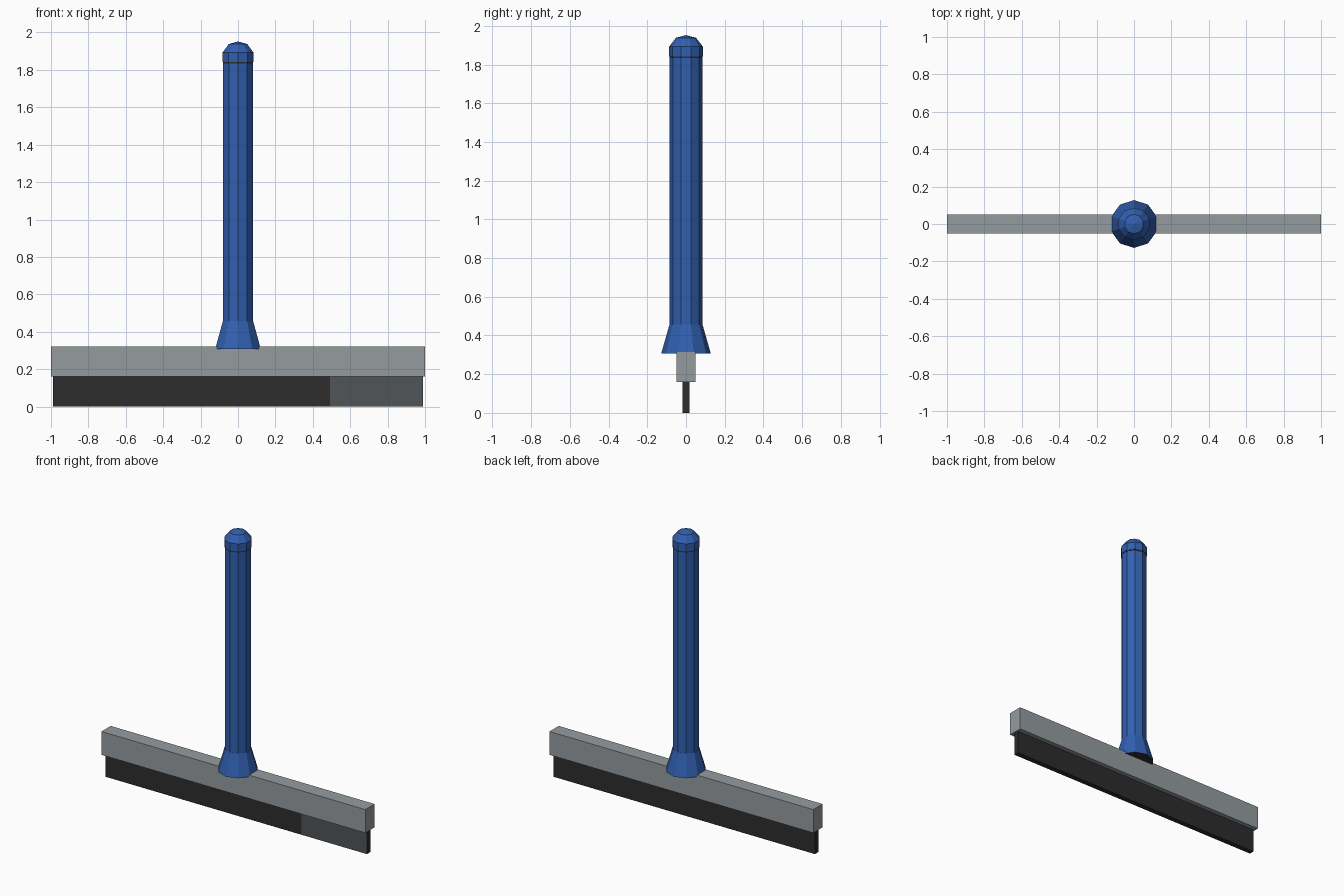
import bpy, bmesh
from math import sin, cos, pi

if "Cube" in bpy.data.objects:
    bpy.data.objects.remove(bpy.data.objects["Cube"])


def material(name, rgb):
    m = bpy.data.materials.new(name)
    m.use_nodes = True
    m.diffuse_color = (*rgb, 1)
    m.node_tree.nodes["Principled BSDF"].inputs["Base Color"].default_value = (*rgb, 1)
    return m


BLUE = material("blue plastic", (0.03, 0.115, 0.43))
GREY = material("grey metal", (0.30, 0.33, 0.345))
DARK = material("black rubber", (0.026, 0.026, 0.026))
SLATE = material("slate rubber", (0.082, 0.09, 0.097))


def finish(bm, name, *mats):
    bmesh.ops.recalc_face_normals(bm, faces=bm.faces)
    me = bpy.data.meshes.new(name)
    bm.to_mesh(me)
    bm.free()
    for m in mats:
        me.materials.append(m)
    ob = bpy.data.objects.new(name, me)
    bpy.context.collection.objects.link(ob)
    return ob


def box_mesh(half_x, half_y, z0, z1):
    bm = bmesh.new()
    bmesh.ops.create_cube(bm, size=2)
    for v in bm.verts:
        v.co = (v.co.x * half_x, v.co.y * half_y, z1 if v.co.z > 0 else z0)
    return bm


def lathe(profile, apex=None, sides=10):
    """Faceted solid of revolution from (radius, z) points, bottom to top."""
    bm = bmesh.new()
    rings = [[bm.verts.new((r * sin(2 * pi * i / sides), r * cos(2 * pi * i / sides), z))
              for i in range(sides)] for r, z in profile]
    for low, high in zip(rings, rings[1:]):
        for i in range(sides):
            j = (i + 1) % sides
            bm.faces.new((low[i], low[j], high[j], high[i]))
    bm.faces.new(rings[0])
    if apex is None:
        bm.faces.new(rings[-1])
    else:
        tip = bm.verts.new((0, 0, apex))
        for i in range(sides):
            bm.faces.new((rings[-1][i], rings[-1][(i + 1) % sides], tip))
    return bm


# Blade holder bar
finish(box_mesh(1, 0.05, 0.16, 0.32), "holder_bar", GREY)

# Rubber blade, with a lighter panel on its front face
bm = box_mesh(0.99, 0.018, 0, 0.16)
bmesh.ops.bisect_plane(bm, geom=bm.verts[:] + bm.edges[:] + bm.faces[:],
                       plane_co=(0.493, 0, 0), plane_no=(1, 0, 0))
bm.normal_update()
for f in bm.faces:
    if f.normal.y < -0.9 and f.calc_center_median().x > 0.493:
        f.material_index = 1
finish(bm, "rubber_blade", DARK, SLATE)

# Flared socket, dark underneath
bm = lathe([(0.128, 0.307), (0.085, 0.457)])
for f in bm.faces:
    if all(v.co.z < 0.31 for v in f.verts):
        f.material_index = 1
finish(bm, "flared_socket", BLUE, DARK)

# Handle, seam and domed end cap
finish(lathe([(0.084, 0.457), (0.084, 1.833)]), "handle", BLUE)
finish(lathe([(0.085, 1.833), (0.085, 1.841)]), "cap_seam", DARK)
finish(lathe([(0.087, 1.841), (0.087, 1.893), (0.052, 1.938)], apex=1.952), "end_cap", BLUE)
